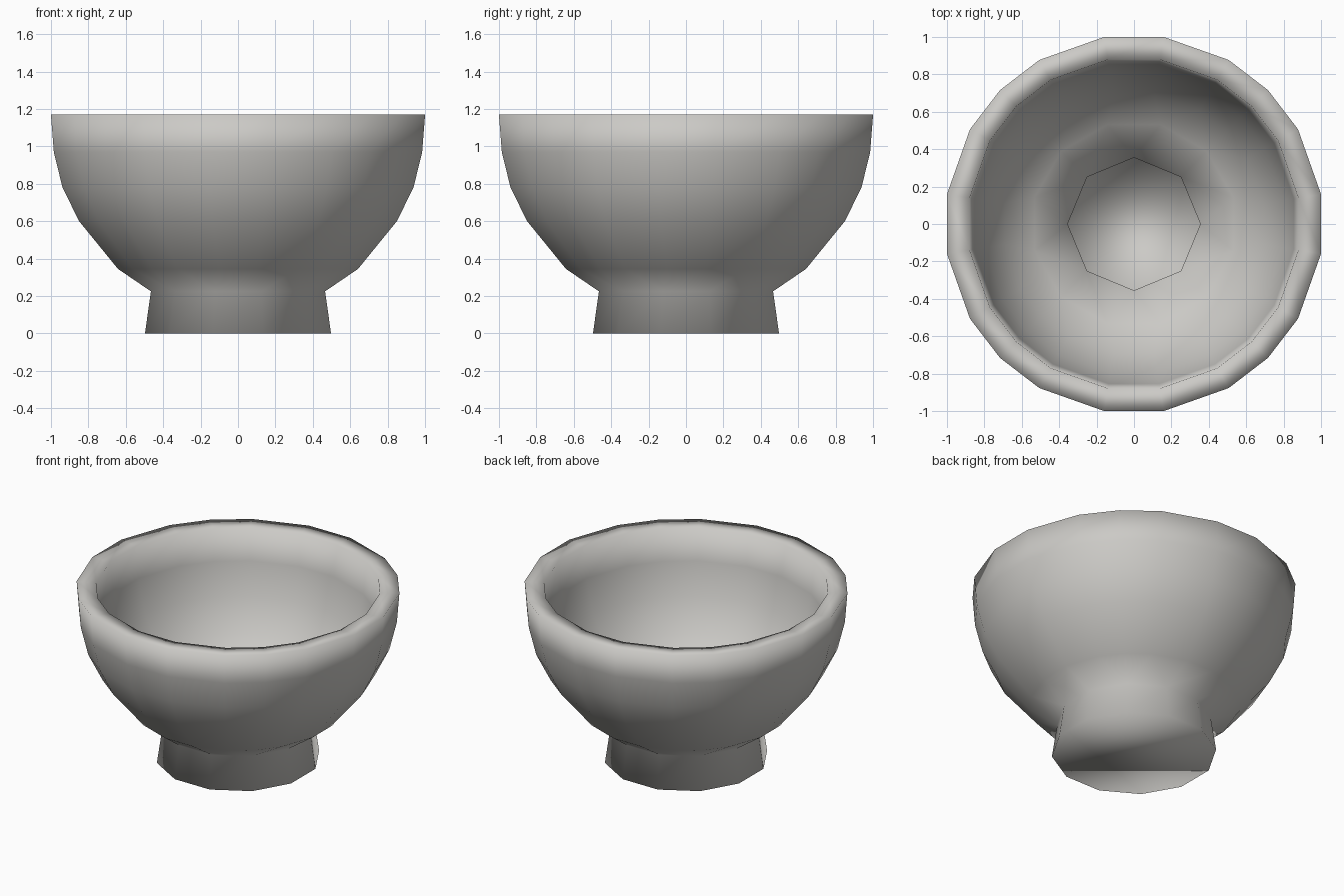
import bpy, bmesh
from math import radians, cos, sin

cube = bpy.data.objects.get("Cube")
if cube:
    bpy.data.objects.remove(cube)

# Warm grey clay
clay = bpy.data.materials.new("warm_grey_clay")
clay.use_nodes = True
colour = (0.60, 0.59, 0.565, 1)
clay.diffuse_color = colour
clay.node_tree.nodes["Principled BSDF"].inputs["Base Color"].default_value = colour


def angles(sides):
    """Angles of a ring; the 20-sided rings have broad facets on the axes."""
    if sides == 20:
        return [90 * k + a for k in range(4) for a in (9, 30, 45, 60, 81)]
    return [360 * (i + 0.5) / sides for i in range(sides)]


def add_ring(bm, radius, z, sides, turn=0):
    verts = [bm.verts.new((radius * cos(radians(a + turn)),
                           radius * sin(radians(a + turn)), z))
             for a in angles(sides)]
    edges = [bm.edges.new((v, verts[i - 1])) for i, v in enumerate(verts)]
    return verts, edges


# Rings from the foot, up the outside, over the rim and down into the well
rings = [
    (0.515, 0.0, 12), (0.482, 0.225, 12),
    (0.65, 0.345, 20), (0.86, 0.6, 20), (0.95, 0.78, 20),
    (0.997, 0.97, 20), (1.0127, 1.17, 20),
    (0.89, 1.165, 20), (0.865, 0.95, 20), (0.81, 0.73, 20),
    (0.70, 0.52, 20), (0.55, 0.375, 12),
    (0.355, 0.28, 8, 22.5), (0.39, 0.12, 8, 22.5),
]

bm = bmesh.new()
loops = [add_ring(bm, *ring) for ring in rings]
for (_, low), (_, high) in zip(loops, loops[1:]):
    bmesh.ops.bridge_loops(bm, edges=low + high)

# Underside of the foot and floor of the well
bm.faces.new(loops[0][0])
bm.faces.new(loops[-1][0])
bmesh.ops.recalc_face_normals(bm, faces=bm.faces)
for face in bm.faces:
    face.smooth = True

mesh = bpy.data.meshes.new("footed_bowl")
bm.to_mesh(mesh)
bm.free()
mesh.materials.append(clay)
bowl = bpy.data.objects.new("footed_bowl", mesh)
bpy.context.collection.objects.link(bowl)
